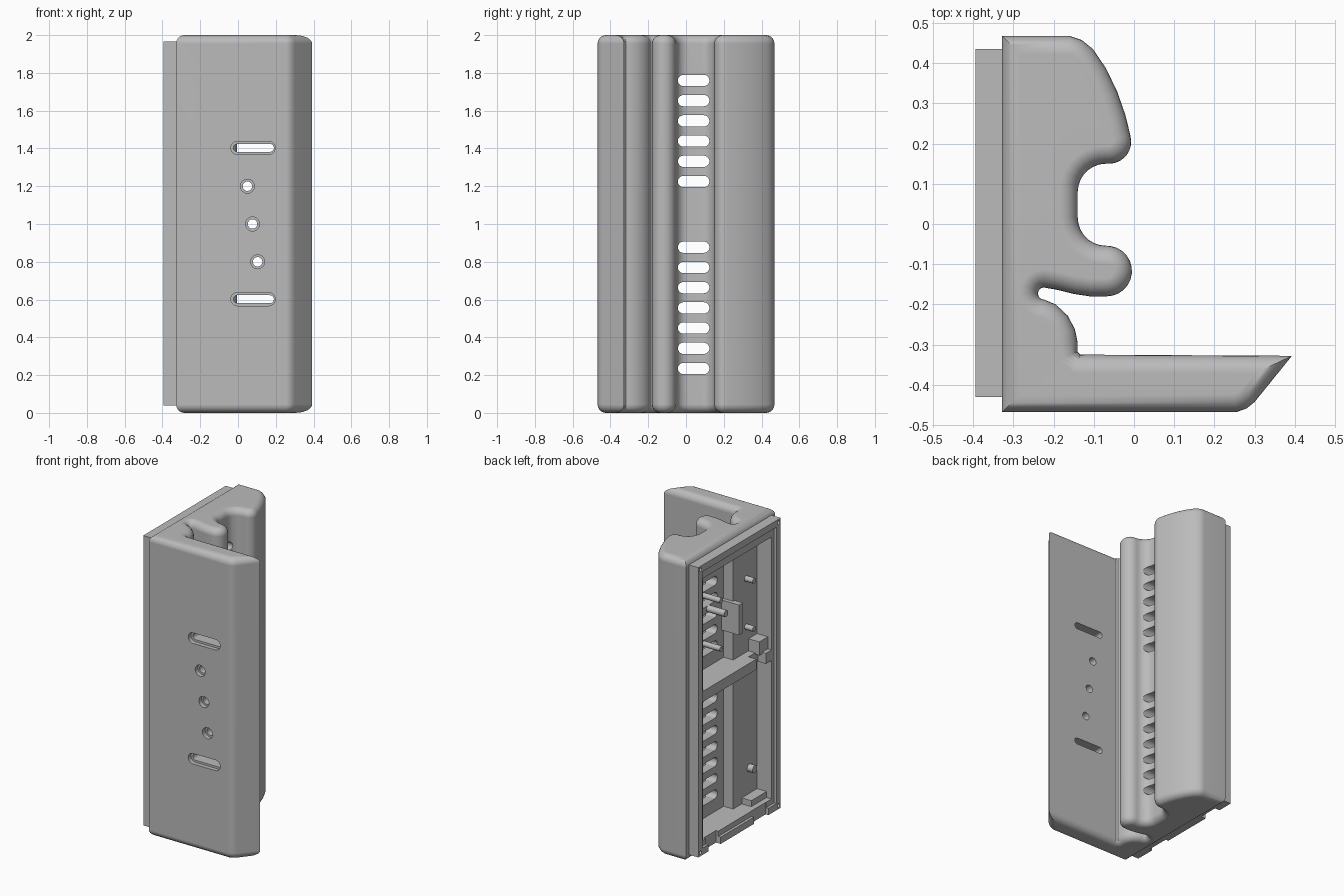
import bpy, bmesh, math
from math import cos, sin, radians
from mathutils import Vector

if "Cube" in bpy.data.objects:
    bpy.data.objects.remove(bpy.data.objects["Cube"], do_unlink=True)

grey = bpy.data.materials.new("matte grey")
grey.use_nodes = True
grey.diffuse_color = (0.5, 0.5, 0.5, 1)
grey.node_tree.nodes["Principled BSDF"].inputs["Base Color"].default_value = (0.5, 0.5, 0.5, 1)


def arc(cx, cy, r, a0, a1, n):
    steps = [radians(a0 + (a1 - a0) * i / n) for i in range(n + 1)]
    return [(cx + r * cos(a), cy + r * sin(a)) for a in steps]


def circle(u, v, r):
    return arc(u, v, r, 0, 345, 23)


def slot(u0, u1, v, r):
    return arc(u1 - r, v, r, -90, 90, 10) + arc(u0 + r, v, r, 90, 270, 10)


def rect(u0, u1, v0, v1):
    return [(u0, v0), (u1, v0), (u1, v1), (u0, v1)]


AXES = {"x": lambda u, v, w: (w, u, v),
        "y": lambda u, v, w: (u, w, v),
        "z": lambda u, v, w: (u, v, w)}


def loft(bm, rings):
    """Skin a list of equal 3D rings and cap both ends."""
    loops = [[bm.verts.new(p) for p in ring] for ring in rings]
    for a, b in zip(loops, loops[1:]):
        for i in range(len(a)):
            j = (i + 1) % len(a)
            bm.faces.new((a[i], a[j], b[j], b[i]))
    bm.faces.new(loops[0][::-1])
    bm.faces.new(loops[-1])


def make(name, lofts):
    bm = bmesh.new()
    for rings in lofts:
        loft(bm, rings)
    bmesh.ops.recalc_face_normals(bm, faces=bm.faces)
    mesh = bpy.data.meshes.new(name)
    bm.to_mesh(mesh)
    bm.free()
    ob = bpy.data.objects.new(name, mesh)
    bpy.context.collection.objects.link(ob)
    mesh.materials.append(grey)
    return ob


def prism(shape, axis, a, b):
    return [[AXES[axis](u, v, w) for u, v in shape] for w in (a, b)]


def select(ob):
    bpy.ops.object.select_all(action="DESELECT")
    ob.select_set(True)
    bpy.context.view_layer.objects.active = ob


def combine(target, name, prisms, operation="DIFFERENCE"):
    tool = make(name, prisms)
    tool.hide_render = True
    mod = target.modifiers.new(name, "BOOLEAN")
    mod.operation, mod.solver, mod.object = operation, "EXACT", tool
    select(target)
    bpy.ops.object.modifier_apply(modifier=name)
    bpy.data.objects.remove(tool, do_unlink=True)


# Plan outline: flat plate, narrow slit, finger lobe, round groove, large lobe
BACK = -0.328
outline = [(BACK, -0.468), (0.255, -0.468), (0.28, -0.459), (0.3, -0.443),
           (0.393, -0.334), (0.38, -0.325), (-0.133, -0.325), (-0.14, -0.318),
           (-0.14, -0.295), (-0.147, -0.262), (-0.165, -0.228), (-0.195, -0.2)]
outline[4:6] = [(0.393, -0.328)]
outline += arc(-0.224, -0.173, 0.015, 270, 90, 8)
outline += [(-0.19, -0.164), (-0.15, -0.174), (-0.11, -0.18)]
outline += arc(-0.068, -0.117, 0.063, 270, 440, 12)
outline += arc(-0.07, 0.016, 0.07, 270, 180, 7)
outline += arc(-0.07, 0.08, 0.07, 180, 90, 7)
outline += arc(-0.062, 0.205, 0.055, 275, 375, 8)
outline += [(-0.021, 0.27), (-0.042, 0.33), (-0.07, 0.388), (-0.102, 0.435),
            (-0.13, 0.458), (-0.16, 0.468), (BACK, 0.468)]


def inset(points, d):
    """Mitred inset that keeps the back edge in its plane."""
    out = []
    for i, p in enumerate(points):
        p = Vector(p)
        e0 = (p - Vector(points[i - 1])).normalized()
        e1 = (Vector(points[(i + 1) % len(points)]) - p).normalized()
        n0, n1 = Vector((-e0.y, e0.x)), Vector((-e1.y, e1.x))
        q = p + (n0 + n1) * d / (1 + n0.dot(n1))
        out.append((BACK if p.x == BACK else q.x, q.y))
    return out


# Body with rounded ends
R, rings = 0.045, []
for end in (0, 1):
    for k in range(7):
        a = radians(15 * (6 - k if end else k))
        z = R * (1 - cos(a))
        rings.append([(x, y, 2 - z if end else z)
                      for x, y in inset(outline, R * (1 - sin(a)))])
body = make("body", [rings])

# Raised rim at the open back
combine(body, "rim", [prism(rect(-0.43, 0.435, 0.04, 1.965), "x", -0.395, -0.3)], "UNION")

# Shallow cover seat, then the two hollow compartments
combine(body, "cover_seat", [prism(rect(-0.385, 0.39, 0.085, 1.92), "x", -0.45, -0.377)])
pocket = [(-0.45, -0.36), (-0.27, -0.36), (-0.27, -0.11), (-0.2, -0.11),
          (-0.2, 0.155), (-0.09, 0.205), (-0.09, 0.3), (-0.15, 0.36), (-0.45, 0.36)]
combine(body, "compartments", [prism(pocket, "z", 1.11, 1.86),
                               prism(pocket, "z", 0.12, 1.04)])

# Vent slots through the groove floor
vents = [1.76 - 0.107 * i for i in range(6)] + [0.877 - 0.107 * i for i in range(7)]
combine(body, "vents", [prism(slot(-0.043, 0.124, z, 0.03), "x", -0.25, -0.08) for z in vents])

# Plate holes and slots, each with a wider recess at the front
holes = ((0.05, 1.2), (0.077, 1.0), (0.104, 0.8))
through = [prism(circle(x, z, 0.025), "y", -0.5, -0.3) for x, z in holes]
recess = [prism(circle(x, z, 0.037), "y", -0.5, -0.44) for x, z in holes]
for z in (0.602, 1.403):
    through.append(prism(slot(-0.024, 0.19, z, 0.021), "y", -0.5, -0.3))
    recess.append(prism(slot(-0.038, 0.197, z, 0.035), "y", -0.5, -0.44))
combine(body, "plate_recesses", recess)
combine(body, "plate_holes", through)

# Rim screw holes, cable notches in the divider and the lower rim
combine(body, "rim_screws", [prism(circle(y, z, 0.012), "x", -0.45, -0.34)
                             for y in (-0.408, 0.413) for z in (0.064, 1.943)])
combine(body, "cable_notches", [prism(rect(-0.3, -0.2, 1.0, 1.15), "x", -0.45, -0.32),
                                prism(rect(0.2, 0.33, 0.02, 0.15), "x", -0.45, -0.36),
                                prism(rect(-0.3, -0.15, 0.02, 0.15), "x", -0.45, -0.375)])

# Mounting posts inside the compartments
posts = [prism(circle(y, z, 0.018), "x", x, -0.33)
         for y, x in ((0.1, -0.19), (-0.245, -0.26)) for z in (1.6, 1.28)]
posts.append(prism(circle(0.05, 1.495, 0.022), "x", -0.19, -0.33))
posts.append(prism(circle(-0.28, 0.33, 0.025), "x", -0.26, -0.31))
standoffs = make("mounting_posts", posts)
block = make("support_block", [prism(rect(-0.125, -0.085, 1.3, 1.5), "x", -0.19, -0.33)])
ledges = make("corner_ledges", [prism(rect(-0.365, -0.2, 0.11, 0.16), "x", -0.26, -0.34),
                                prism(rect(-0.365, -0.27, 1.1, 1.19), "x", -0.26, -0.35)])

for ob in (body, standoffs, block, ledges):
    select(ob)
    bpy.ops.object.shade_smooth_by_angle(angle=radians(32))
mod = body.modifiers.new("weighted normals", "WEIGHTED_NORMAL")
mod.keep_sharp = True
